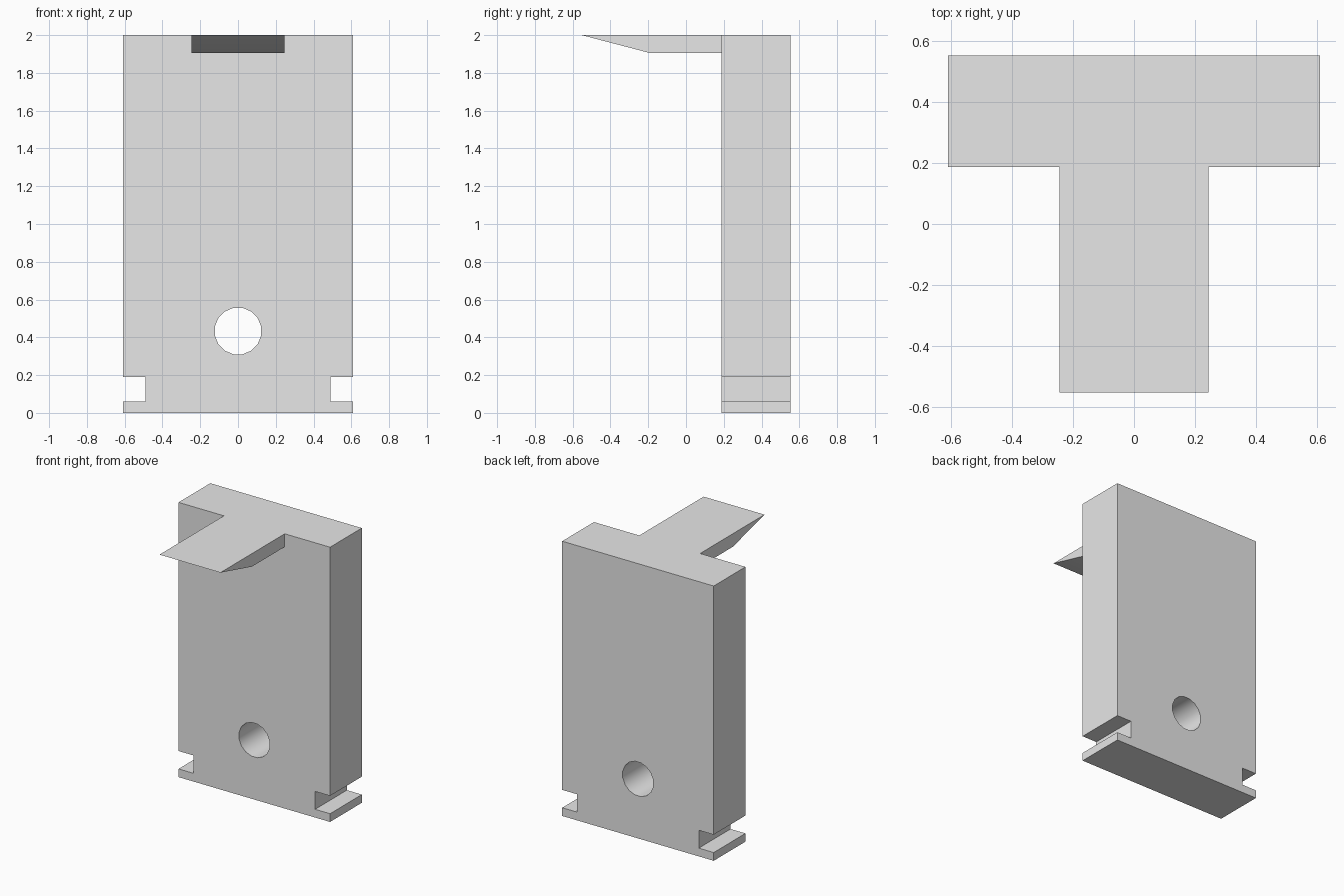
import bpy, bmesh
from math import radians, sin, cos, pi

cube = bpy.data.objects.get("Cube")
if cube:
    bpy.data.objects.remove(cube, do_unlink=True)

# Single plain grey material
grey = bpy.data.materials.new("plain grey")
grey.use_nodes = True
grey.diffuse_color = (0.8, 0.8, 0.8, 1)
grey.node_tree.nodes["Principled BSDF"].inputs["Base Color"].default_value = (0.8, 0.8, 0.8, 1)


def extruded(name, outlines, depth, location, rotation):
    """Extrude closed outlines (inner ones become holes) into a solid mesh."""
    curve = bpy.data.curves.new(name, "CURVE")
    curve.dimensions = "2D"
    curve.fill_mode = "BOTH"
    curve.extrude = depth / 2
    for points in outlines:
        spline = curve.splines.new("POLY")
        spline.points.add(len(points) - 1)
        for p, (u, v) in zip(spline.points, points):
            p.co = (u, v, 0, 1)
        spline.use_cyclic_u = True
    obj = bpy.data.objects.new(name, curve)
    bpy.context.collection.objects.link(obj)
    obj.location = location
    obj.rotation_euler = [radians(a) for a in rotation]
    bpy.ops.object.select_all(action="DESELECT")
    obj.select_set(True)
    bpy.context.view_layer.objects.active = obj
    bpy.ops.object.convert(target="MESH")
    obj = bpy.context.object
    obj.name = name
    bm = bmesh.new()
    bm.from_mesh(obj.data)
    bmesh.ops.remove_doubles(bm, verts=bm.verts, dist=0.0005)
    bmesh.ops.dissolve_limit(bm, angle_limit=0.01, verts=bm.verts, edges=bm.edges)
    bmesh.ops.recalc_face_normals(bm, faces=bm.faces)
    bm.to_mesh(obj.data)
    bm.free()
    obj.data.materials.clear()
    obj.data.materials.append(grey)
    bpy.ops.object.shade_smooth_by_angle(angle=radians(30))
    return obj


# Upright plate: side slots near the foot and a round through hole
half = [(0.61, 0), (0.61, 0.06), (0.49, 0.06), (0.49, 0.19), (0.61, 0.19), (0.61, 2)]
plate = half + [(-x, z) for x, z in reversed(half)]
sides, radius = 16, 0.125
hole = [(radius * cos(2 * pi * (i + 0.5) / sides), 0.433 + radius * sin(2 * pi * (i + 0.5) / sides))
        for i in range(sides)]
extruded("upright_plate", [plate, hole], 0.365, (0, 0.37, 0), (90, 0, 0))

# Tongue reaching forward from the top, bevelled to a sharp front edge
tongue = [(0.1875, 1.905), (0.1875, 2), (-0.5525, 2), (-0.19, 1.905)]
extruded("front_tongue", [tongue], 0.49, (0, 0, 0), (90, 0, 90))
